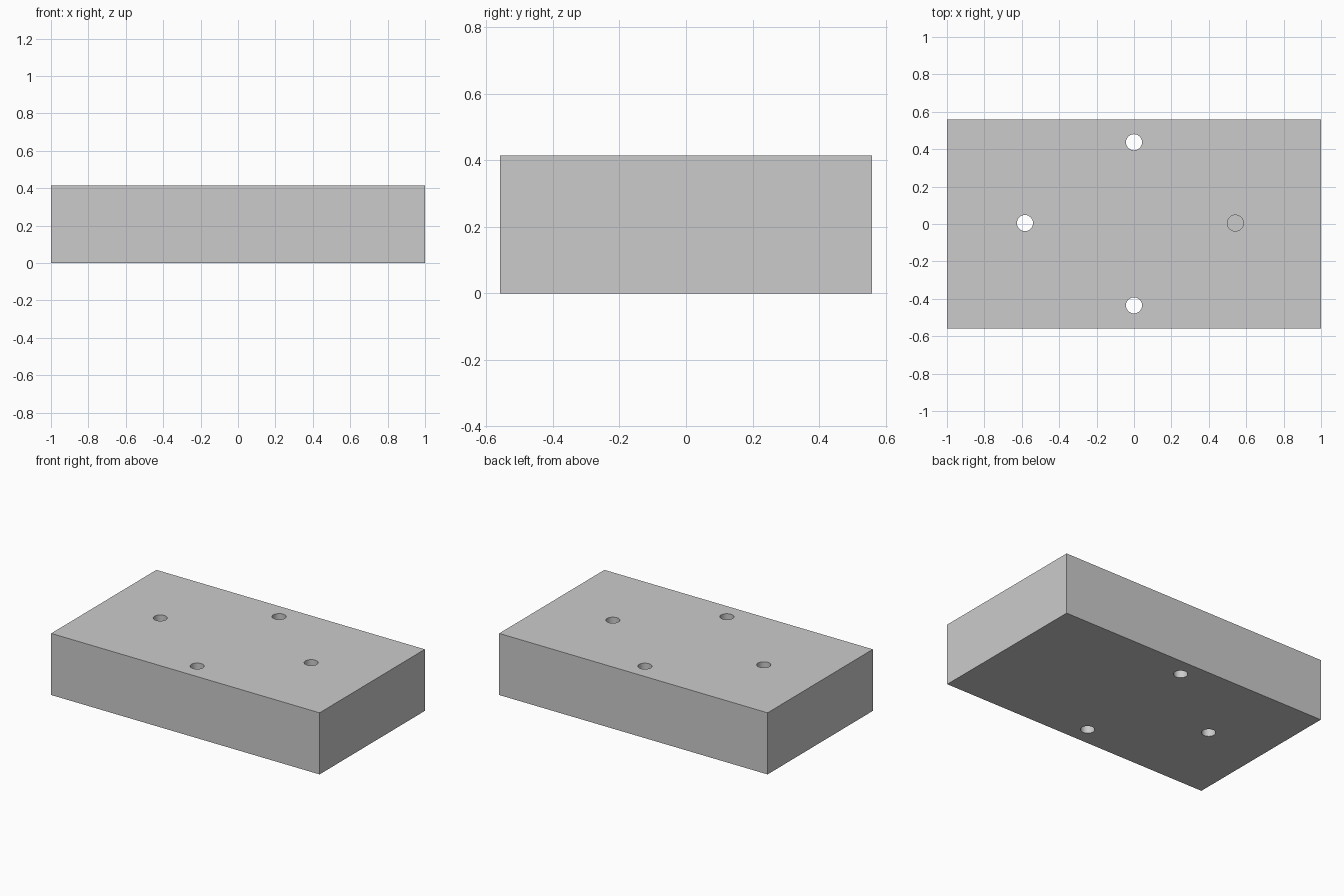
import bpy

if "Cube" in bpy.data.objects:
    bpy.data.objects.remove(bpy.data.objects["Cube"])

L, W, H = 2.0, 1.12, 0.415
R = 0.043

# Main block
bpy.ops.mesh.primitive_cube_add(size=1, location=(0, 0, H / 2))
block = bpy.context.object
block.name = "drilled_block"
block.scale = (L, W, H)
bpy.ops.object.transform_apply(location=True, rotation=False, scale=True)


def drill(name, x, y, bottom):
    """Cut a vertical round hole from the top face down to the given height."""
    top = H + 0.1
    bpy.ops.mesh.primitive_cylinder_add(vertices=48, radius=R, depth=top - bottom,
                                        location=(x, y, (top + bottom) / 2))
    cutter = bpy.context.object
    cutter.name = name
    mod = block.modifiers.new(name, 'BOOLEAN')
    mod.operation = 'DIFFERENCE'
    mod.solver = 'EXACT'
    mod.object = cutter
    bpy.context.view_layer.objects.active = block
    bpy.ops.object.modifier_apply(modifier=mod.name)
    bpy.data.objects.remove(cutter, do_unlink=True)


# Three through holes and one blind hole on the right
drill("back_hole", 0, 0.437, -0.1)
drill("front_hole", 0, -0.435, -0.1)
drill("left_hole", -0.583, 0.005, -0.1)
drill("right_blind_hole", 0.542, 0.005, 0.2)

# Smooth hole walls, sharp edges elsewhere
bpy.ops.object.select_all(action='DESELECT')
block.select_set(True)
bpy.context.view_layer.objects.active = block
bpy.ops.object.shade_smooth_by_angle()
